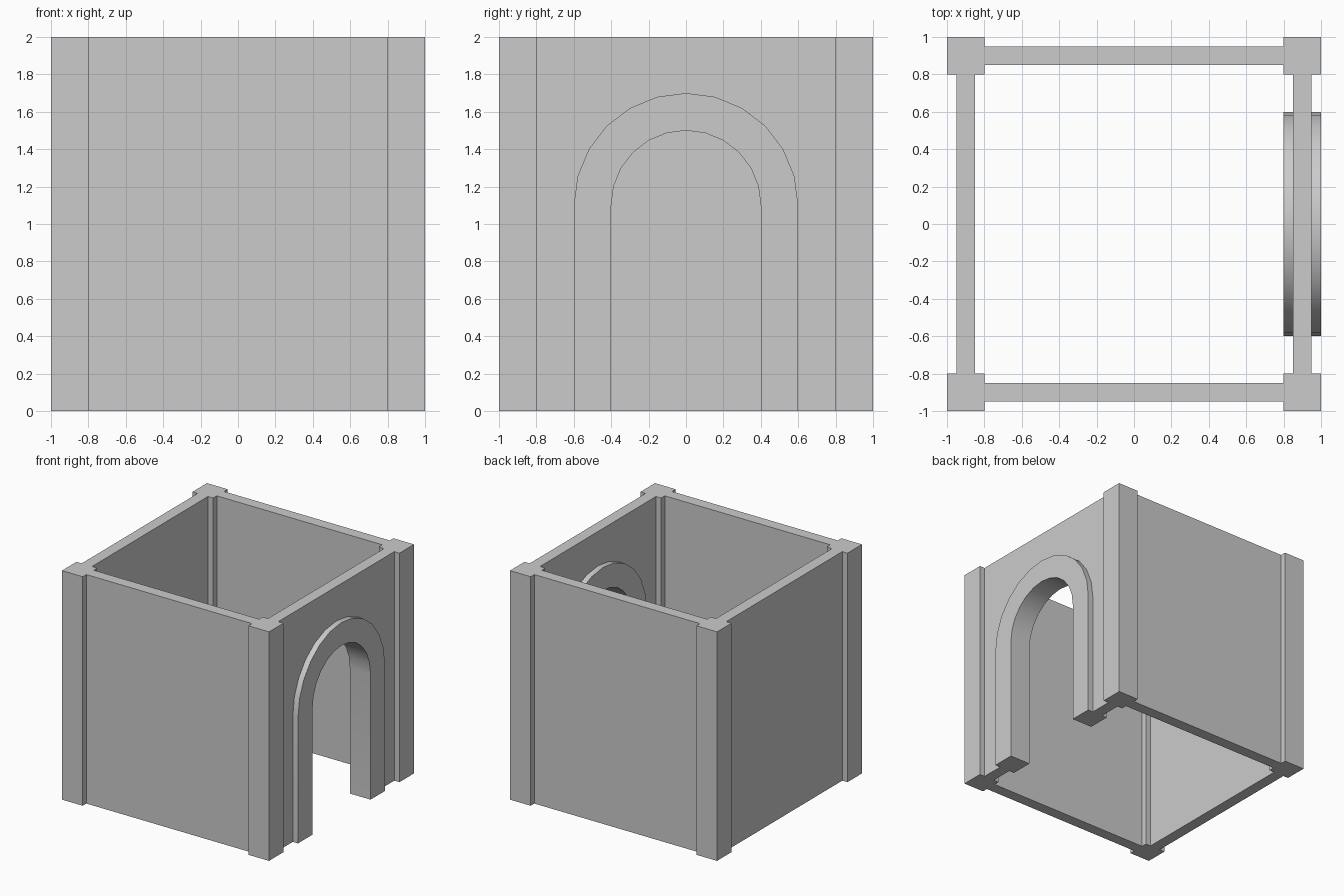
import bpy, bmesh, math

if "Cube" in bpy.data.objects:
    bpy.data.objects.remove(bpy.data.objects["Cube"])

H = 2.0        # wall height
SPRING = 1.1   # height where the arch curve begins


def box(name, x0, x1, y0, y1, z0=0.0, z1=H):
    bm = bmesh.new()
    bmesh.ops.create_cube(bm, size=1)
    for v in bm.verts:
        v.co.x = x0 if v.co.x < 0 else x1
        v.co.y = y0 if v.co.y < 0 else y1
        v.co.z = z0 if v.co.z < 0 else z1
    return finish(name, bm)


def finish(name, bm):
    bmesh.ops.recalc_face_normals(bm, faces=bm.faces)
    mesh = bpy.data.meshes.new(name)
    bm.to_mesh(mesh)
    bm.free()
    ob = bpy.data.objects.new(name, mesh)
    bpy.context.collection.objects.link(ob)
    return ob


def arch_line(r, steps=12):
    """Points (y, z) from the left foot over the arch to the right foot."""
    curve = [(-r * math.cos(math.pi * i / steps),
              SPRING + r * math.sin(math.pi * i / steps)) for i in range(steps + 1)]
    return [(-r, 0)] + curve + [(r, 0)]


def extrude_x(name, profile, x0, x1):
    bm = bmesh.new()
    face = bm.faces.new([bm.verts.new((x0, y, z)) for y, z in profile])
    new = bmesh.ops.extrude_face_region(bm, geom=[face])["geom"]
    moved = [g for g in new if isinstance(g, bmesh.types.BMVert)]
    bmesh.ops.translate(bm, verts=moved, vec=(x1 - x0, 0, 0))
    return finish(name, bm)


# Corner pillars
for sx, side in ((-1, "left"), (1, "right")):
    for sy, end in ((-1, "front"), (1, "back")):
        cx, cy = 0.9 * sx, 0.9 * sy
        box(f"pillar_{end}_{side}", cx - 0.1, cx + 0.1, cy - 0.1, cy + 0.1)

# Solid walls
box("wall_front", -0.8, 0.8, -0.95, -0.85)
box("wall_back", -0.8, 0.8, 0.85, 0.95)
box("wall_left", -0.95, -0.85, -0.8, 0.8)

# Doorway wall, its opening edge hidden inside the arch frame
opening = arch_line(0.5)
extrude_x("wall_doorway", [(-0.8, 0)] + opening + [(0.8, 0), (0.8, H), (-0.8, H)], 0.85, 0.95)

# Arch frame, proud of the wall on both sides
frame = extrude_x("arch_frame", arch_line(0.6) + arch_line(0.4)[::-1], 0.8, 1.0)
bpy.context.view_layer.objects.active = frame
frame.select_set(True)
bpy.ops.object.shade_smooth_by_angle(angle=math.radians(30))
